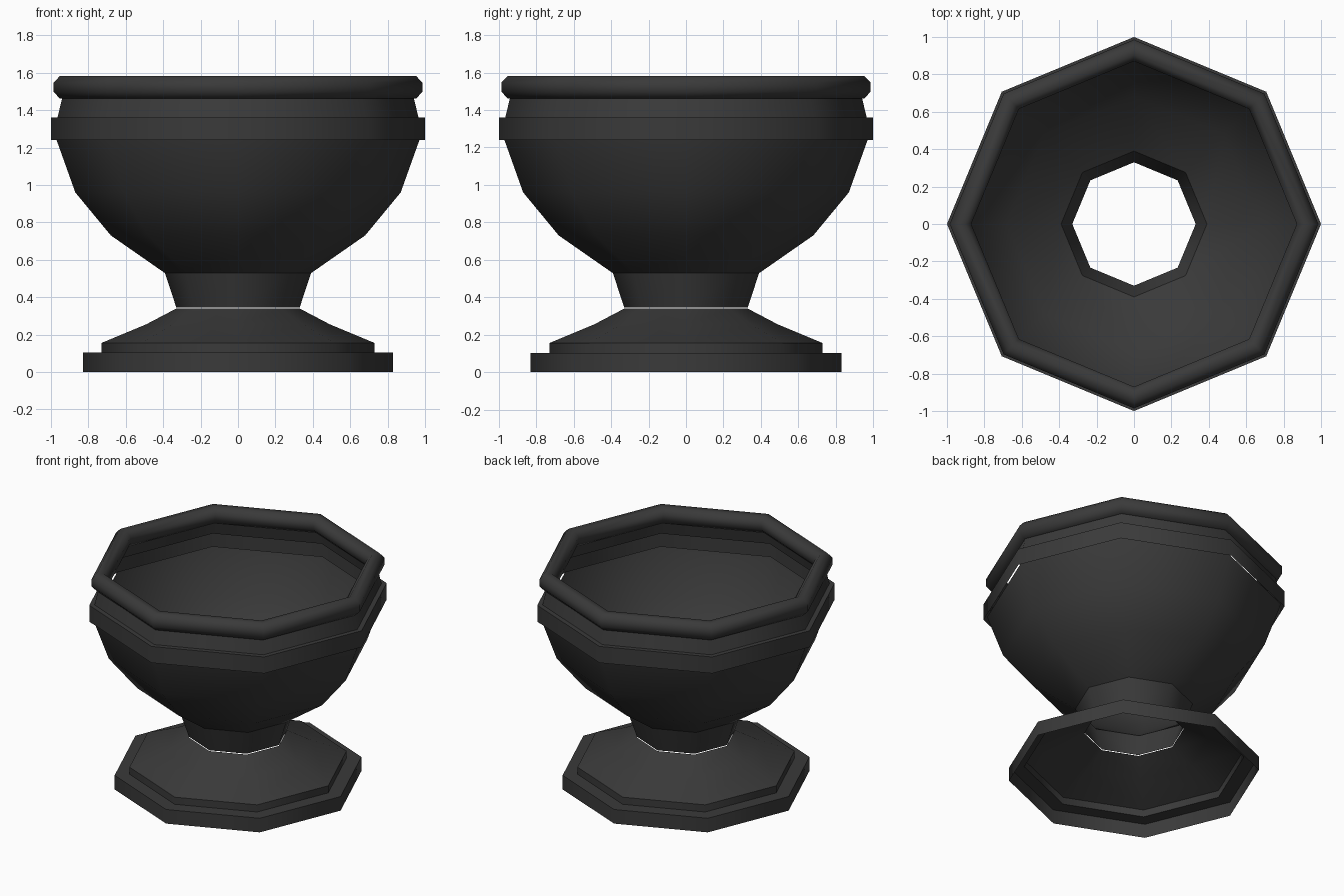
import bpy, bmesh, math

SIDES = 8

cube = bpy.data.objects.get("Cube")
if cube:
    bpy.data.objects.remove(cube, do_unlink=True)

mat = bpy.data.materials.new("dark_iron_grey")
mat.use_nodes = True
colour = (0.042, 0.042, 0.042, 1)
mat.diffuse_color = colour
bsdf = mat.node_tree.nodes["Principled BSDF"]
bsdf.inputs["Base Color"].default_value = colour
bsdf.inputs["Roughness"].default_value = 0.7


def lathe(name, profile, closed=False, sharp=()):
    """Spin a (radius, height) profile into an eight-sided shell.
    Rings whose profile index is in sharp keep a hard edge."""
    bm = bmesh.new()
    rings = []
    for r, z in profile:
        angles = [2 * math.pi * i / SIDES for i in range(SIDES)]
        rings.append([bm.verts.new((r * math.cos(a), r * math.sin(a), z)) for a in angles])
    pairs = list(zip(rings, rings[1:]))
    if closed:
        pairs.append((rings[-1], rings[0]))
    for low, high in pairs:
        for i in range(SIDES):
            j = (i + 1) % SIDES
            bm.faces.new((low[i], low[j], high[j], high[i])).smooth = True
    for k in sharp:
        for i in range(SIDES):
            bm.edges.get((rings[k][i], rings[k][(i + 1) % SIDES])).smooth = False
    mesh = bpy.data.meshes.new(name)
    bm.to_mesh(mesh)
    bm.free()
    mesh.materials.append(mat)
    obj = bpy.data.objects.new(name, mesh)
    bpy.context.collection.objects.link(obj)
    return obj


# Stepped hollow foot, open underneath
lathe("foot", [(0.83, 0), (0.83, 0.103), (0.73, 0.103), (0.73, 0.155),
               (0.49, 0.255), (0.33, 0.339)], sharp=(1, 2, 3))

# Flaring neck and bowl; the bowl lip tucks up inside the band
lathe("neck_and_bowl", [(0.33, 0.345), (0.39, 0.528), (0.68, 0.73),
                        (0.87, 0.96), (0.97, 1.24), (0.976, 1.262)], sharp=(1,))

# Raised band with the collar above it
lathe("band_and_collar", [(1.0, 1.24), (1.0, 1.36), (0.965, 1.36),
                          (0.94, 1.465)], sharp=(1, 2))

# Rounded rim
rim = []
for k in range(8):
    a = math.radians(22.5 + 45 * k)
    rim.append((0.928 + 0.0625 * math.cos(a), 1.522 + 0.0655 * math.sin(a)))
lathe("rim", rim, closed=True)
